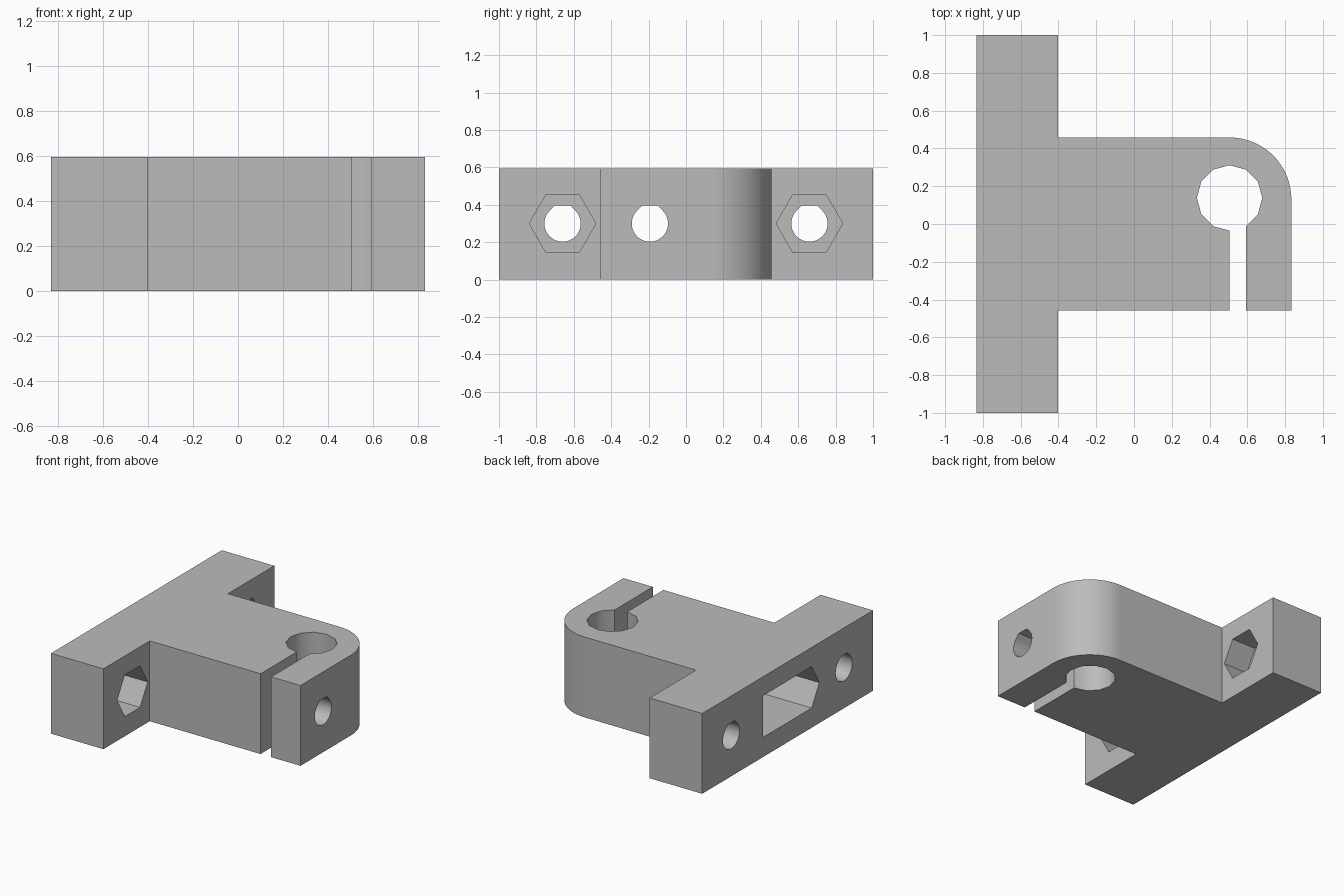
import bpy, bmesh
from math import cos, sin, radians, sqrt, pi

cube = bpy.data.objects.get("Cube")
if cube:
    bpy.data.objects.remove(cube, do_unlink=True)

grey = bpy.data.materials.new("plain grey")
grey.use_nodes = True
colour = (0.5, 0.5, 0.5, 1)
grey.diffuse_color = colour
grey.node_tree.nodes["Principled BSDF"].inputs["Base Color"].default_value = colour

HEIGHT, MID = 0.595, 0.3
FLANGE_BACK, FLANGE_FRONT, SIDE, END = -0.833, -0.403, 0.458, 0.833
BORE_X, BORE_Y, BORE_R = 0.506, 0.138, 0.173
BOLT_R, NUT_R, BOLT_Y, MOUNT_Y = 0.097, 0.178, -0.193, 0.66


def arc(cx, cy, r, start, stop, steps):
    """Points on an arc, angles in degrees."""
    angles = [radians(start + (stop - start) * i / steps) for i in range(steps + 1)]
    return [(cx + r * cos(a), cy + r * sin(a)) for a in angles]


def prism(name, points, vector):
    """Extrude a closed 3D outline along a vector."""
    bm = bmesh.new()
    face = bm.faces.new([bm.verts.new(p) for p in points])
    moved = bmesh.ops.extrude_face_region(bm, geom=[face])["geom"]
    bmesh.ops.translate(bm, vec=vector,
                        verts=[v for v in moved if isinstance(v, bmesh.types.BMVert)])
    bmesh.ops.recalc_face_normals(bm, faces=bm.faces)
    mesh = bpy.data.meshes.new(name)
    bm.to_mesh(mesh)
    bm.free()
    mesh.materials.append(grey)
    obj = bpy.data.objects.new(name, mesh)
    bpy.context.collection.objects.link(obj)
    return obj


def cut(target, outline, x0, x1):
    """Cut a y-z outline through the target between two x positions."""
    cutter = prism("cutter", [(x0, y, z) for y, z in outline], (x1 - x0, 0, 0))
    cutter.hide_render = True
    mod = target.modifiers.new("cut", "BOOLEAN")
    mod.operation, mod.solver, mod.object = "DIFFERENCE", "EXACT", cutter
    bpy.context.view_layer.objects.active = target
    bpy.ops.object.modifier_apply(modifier=mod.name)
    bpy.data.objects.remove(cutter, do_unlink=True)


def bolt_outline(y):
    """Round hole with a flattened top."""
    flat = BOLT_R * (sqrt(2) - 1)
    return arc(y, MID, BOLT_R, 135, 405, 30) + [(y + flat, MID + BOLT_R),
                                              (y - flat, MID + BOLT_R)]


# Bracket plan: flange, arm, rounded corner, split clamp and bore
plan = [(FLANGE_BACK, -1), (FLANGE_FRONT, -1), (FLANGE_FRONT, -SIDE), (BORE_X, -SIDE)]
plan += arc(BORE_X, BORE_Y, BORE_R, 270, -60, 11)
plan += [(BORE_X + BORE_R * cos(pi / 3), -SIDE), (END, -SIDE)]
plan += arc(BORE_X, SIDE - (END - BORE_X), END - BORE_X, 0, 90, 24)
plan += [(FLANGE_FRONT, SIDE), (FLANGE_FRONT, 1), (FLANGE_BACK, 1)]
bracket = prism("clamp_bracket", [(x, y, 0) for x, y in plan], (0, 0, HEIGHT))

# Mounting holes with hexagonal nut pockets in the flange
for y in (-MOUNT_Y, MOUNT_Y):
    cut(bracket, bolt_outline(y), -1, 0)
    cut(bracket, arc(y, MID, NUT_R, 0, 300, 5), FLANGE_FRONT - 0.2, FLANGE_FRONT + 0.03)

# Clamp bolt hole and the long nut pocket entered from the flange
cut(bracket, bolt_outline(BOLT_Y), -1, 1)
half = NUT_R * sin(pi / 3)
pocket = arc(BOLT_Y, MID, NUT_R, 120, 240, 2) + [(0.287, MID - half), (0.287, MID + half)]
cut(bracket, pocket, -1, 0.1)

# Smooth the curved walls and keep the corners crisp
bpy.ops.object.select_all(action="DESELECT")
bracket.select_set(True)
bpy.context.view_layer.objects.active = bracket
bpy.ops.object.shade_smooth_by_angle(angle=radians(35))
